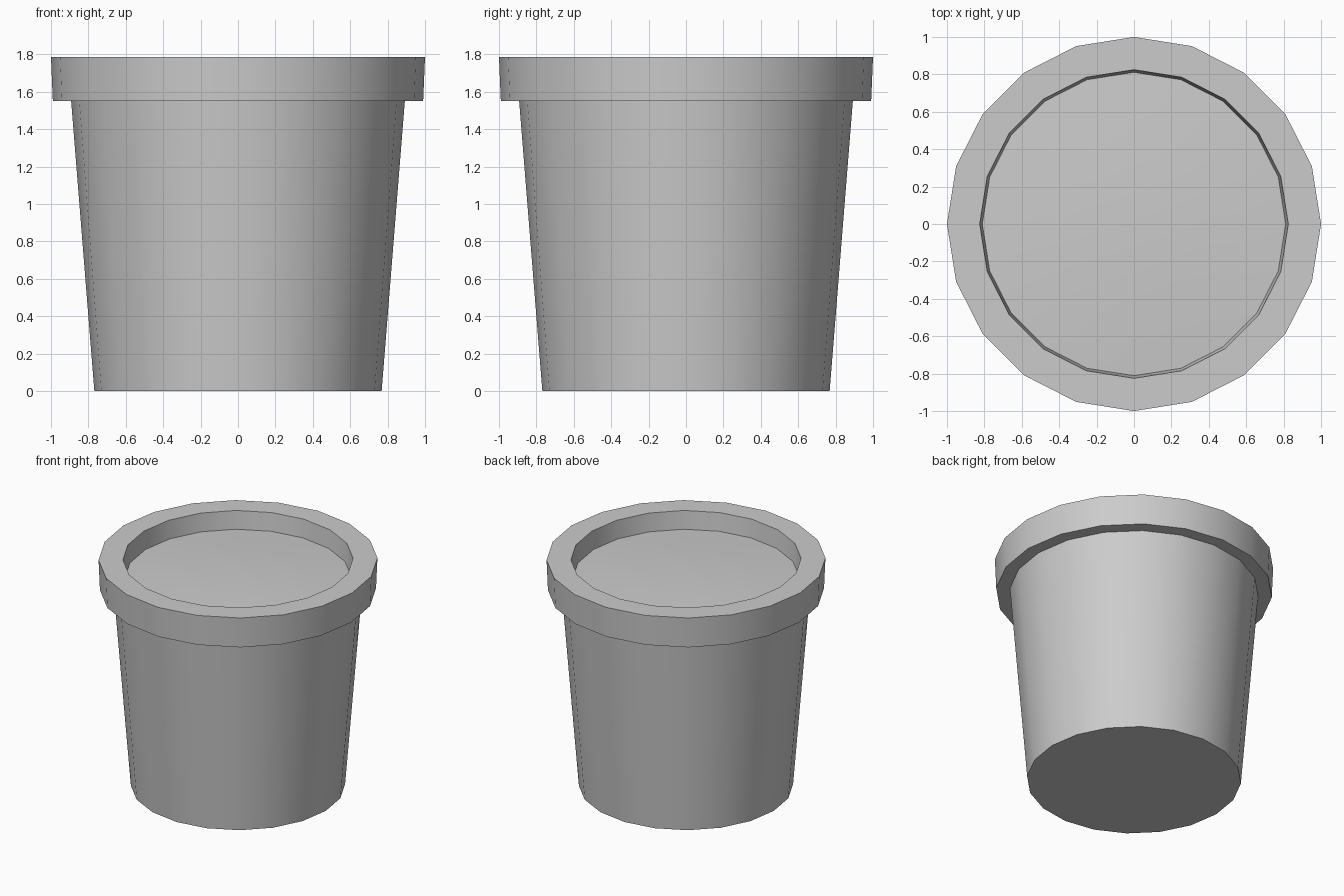
import bpy, bmesh, math

if "Cube" in bpy.data.objects:
    bpy.data.objects.remove(bpy.data.objects["Cube"])

SIDES = 20


def lathe(name, profile, cap_first=False, tip_z=None):
    """Spin a (radius, z) profile into a 20-sided surface."""
    bm = bmesh.new()
    rings = []
    for r, z in profile:
        rings.append([bm.verts.new((r * math.cos(2 * math.pi * i / SIDES),
                                    r * math.sin(2 * math.pi * i / SIDES), z))
                      for i in range(SIDES)])
    for a, b in zip(rings, rings[1:]):
        for i in range(SIDES):
            j = (i + 1) % SIDES
            bm.faces.new((a[i], a[j], b[j], b[i]))
    if cap_first:
        bm.faces.new(rings[0][::-1])
    if tip_z is not None:
        tip = bm.verts.new((0, 0, tip_z))
        for i in range(SIDES):
            bm.faces.new((rings[-1][i], rings[-1][(i + 1) % SIDES], tip))
    mesh = bpy.data.meshes.new(name)
    bm.to_mesh(mesh)
    bm.free()
    obj = bpy.data.objects.new(name, mesh)
    bpy.context.collection.objects.link(obj)
    bpy.ops.object.select_all(action='DESELECT')
    obj.select_set(True)
    bpy.context.view_layer.objects.active = obj
    bpy.ops.object.shade_smooth_by_angle(angle=math.radians(30))
    return obj


# Tapered pot with overhanging rim and inner lip
lathe("pot", [(0.768, 0), (0.892, 1.55), (0.99, 1.55), (1.0, 1.787),
              (0.825, 1.787), (0.811, 1.645)], cap_first=True)

# Slightly mounded soil closing the top
lathe("soil", [(0.811, 1.645), (0.42, 1.67)], tip_z=1.68)
